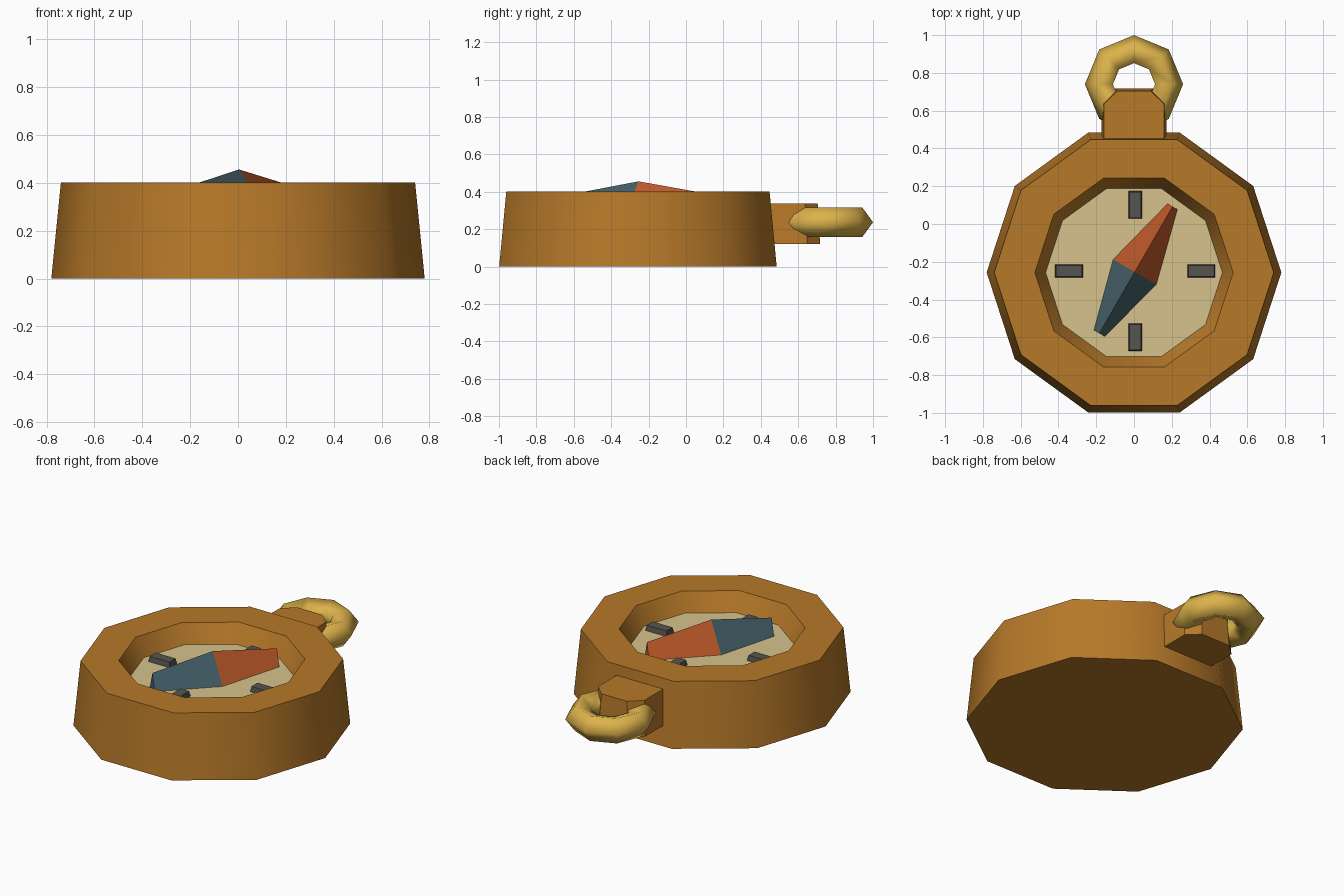
import bpy, bmesh, math
from mathutils import Vector

if "Cube" in bpy.data.objects:
    bpy.data.objects.remove(bpy.data.objects["Cube"])

CY = -0.257          # centre of the case in y
DIAL_Z = 0.29


def material(name, rgb):
    m = bpy.data.materials.new(name)
    m.diffuse_color = (*rgb, 1)
    m.use_nodes = True
    m.node_tree.nodes["Principled BSDF"].inputs["Base Color"].default_value = m.diffuse_color
    return m


BROWN = material("case_brown", (0.47, 0.19, 0.022))
GOLD = material("ring_gold", (0.72, 0.45, 0.07))
CREAM = material("dial_cream", (0.67, 0.54, 0.26))
RED = material("needle_red", (0.50, 0.10, 0.022))
SLATE = material("needle_slate", (0.058, 0.115, 0.14))
GREY = material("marker_grey", (0.095, 0.09, 0.08))


def finish(name, bm, mats, smooth_deg=None):
    bmesh.ops.recalc_face_normals(bm, faces=bm.faces[:])
    me = bpy.data.meshes.new(name)
    bm.to_mesh(me)
    bm.free()
    for m in mats:
        me.materials.append(m)
    ob = bpy.data.objects.new(name, me)
    bpy.context.collection.objects.link(ob)
    if smooth_deg:
        bpy.ops.object.select_all(action='DESELECT')
        bpy.context.view_layer.objects.active = ob
        ob.select_set(True)
        bpy.ops.object.shade_smooth_by_angle(angle=math.radians(smooth_deg))
    return ob


def loft(bm, loops, cap_start=True, cap_end=True):
    """Skin a list of equal-length point loops."""
    rings = [[bm.verts.new(p) for p in loop] for loop in loops]
    n = len(rings[0])
    for a, b in zip(rings, rings[1:]):
        for i in range(n):
            j = (i + 1) % n
            bm.faces.new((a[i], a[j], b[j], b[i]))
    if cap_start:
        bm.faces.new(rings[0][::-1])
    if cap_end:
        bm.faces.new(rings[-1])


def decagon(r, z):
    return [(r * math.cos(i * math.pi / 5), CY + r * math.sin(i * math.pi / 5), z)
            for i in range(10)]


# Case: tapered ten-sided wall, rim and sloping well; the well floor is the dial
bm = bmesh.new()
loft(bm, [decagon(0.78, 0), decagon(0.74, 0.402),
          decagon(0.525, 0.402), decagon(0.468, DIAL_Z)])
for f in bm.faces:
    if all(abs(v.co.z - DIAL_Z) < 1e-4 for v in f.verts):
        f.material_index = 1
finish("case_and_dial", bm, [BROWN, CREAM], 40)

# Four hour-style markers on the dial
for k, side in enumerate(("east", "north", "west", "south")):
    a = k * math.pi / 2
    u, v = Vector((math.cos(a), math.sin(a), 0)), Vector((-math.sin(a), math.cos(a), 0))
    c = Vector((0.006, -0.249, 0)) + u * 0.35
    bm = bmesh.new()
    loft(bm, [[c + u * sx * (0.074 - t) + v * sy * (0.036 - t) + Vector((0, 0, z))
               for sx, sy in ((-1, -1), (1, -1), (1, 1), (-1, 1))]
              for t, z in ((0, DIAL_Z - 0.005), (0.006, DIAL_Z + 0.032))])
    finish("marker_" + side, bm, [GREY])

# Needle: ridged bar, widest in the middle, red north half and slate south half
a = math.radians(60)
u, v = Vector((math.cos(a), math.sin(a), 0)), Vector((-math.sin(a), math.cos(a), 0))
centre = Vector((0.004, -0.254, 0))


def needle_section(d, half, top):
    p = centre + u * d
    base = Vector((0, 0, DIAL_Z + 0.002))
    return [p - v * half + base, p + v * half + base, p + Vector((0, 0, top))]


bm = bmesh.new()
loft(bm, [needle_section(-0.375, 0.033, 0.394), needle_section(0, 0.132, 0.456),
          needle_section(0.4, 0.03, 0.394)])
for f in bm.faces:
    f.material_index = 0 if (f.calc_center_median() - centre).dot(u) > 0 else 1
finish("needle", bm, [RED, SLATE])

# Lug: chamfered block joining the case to the ring
bm = bmesh.new()
loft(bm, [[(x, y, z) for x, y in ((-w, 0.40), (w, 0.40), (w, e - 0.068),
                                  (w - 0.072, e), (-w + 0.072, e), (-w, e - 0.068))]
          for w, e, z in ((0.172, 0.717, 0.12), (0.16, 0.704, 0.338))])
finish("lug", bm, [BROWN])

# Ring: eight-sided loop with a five-sided tube, smooth shaded
bpy.ops.mesh.primitive_torus_add(major_segments=8, minor_segments=5, major_radius=0.178,
                                 minor_radius=0.082, location=(0, 0.74, 0.2375))
ring = bpy.context.object
ring.name = "hanging_ring"
ring.data.materials.append(GOLD)
bpy.ops.object.shade_smooth()
